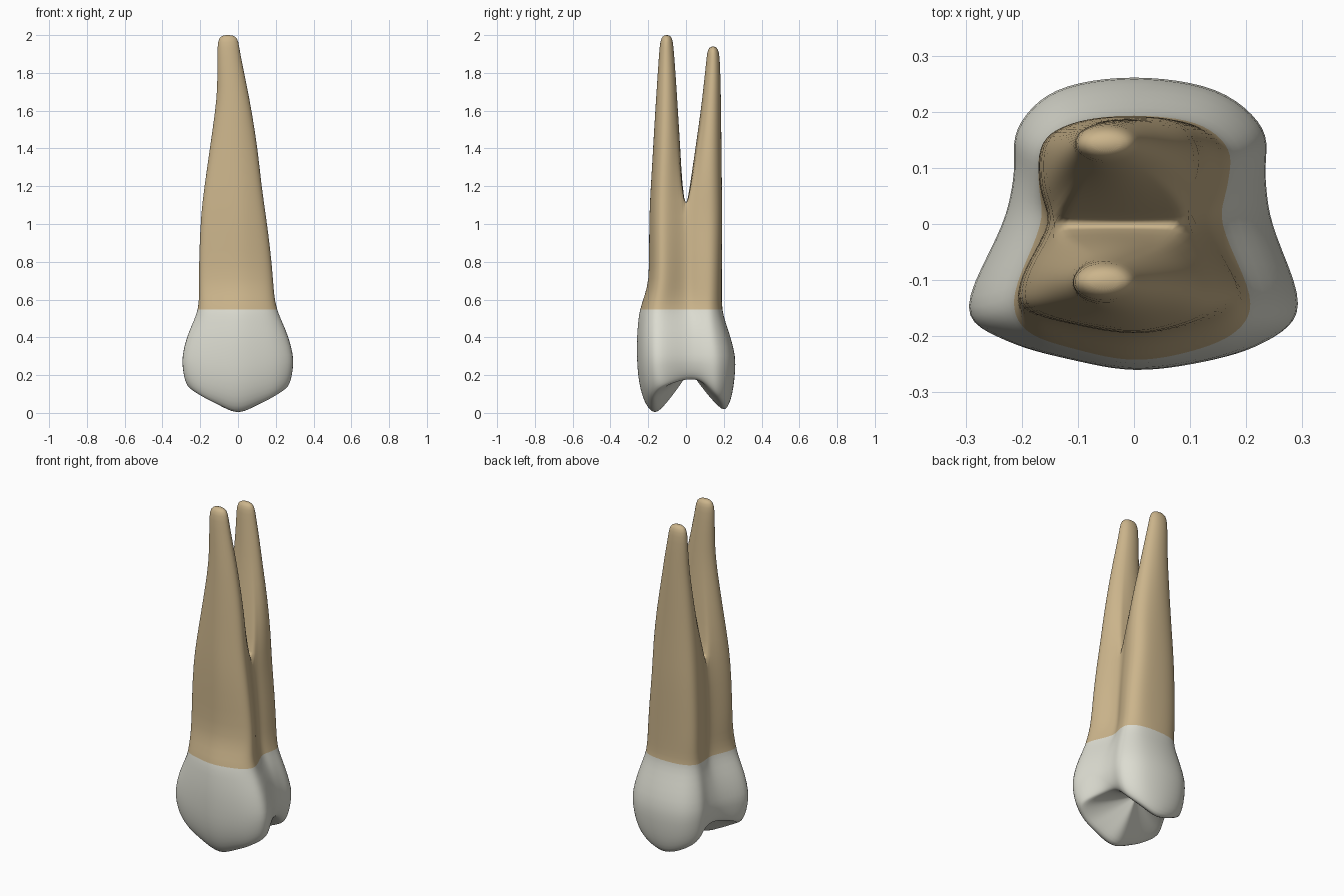
import bpy, bmesh, math
from mathutils import Vector

if "Cube" in bpy.data.objects:
    bpy.data.objects.remove(bpy.data.objects["Cube"], do_unlink=True)


def material(name, colour):
    m = bpy.data.materials.new(name)
    m.use_nodes = True
    m.diffuse_color = (*colour, 1)
    m.node_tree.nodes["Principled BSDF"].inputs["Base Color"].default_value = (*colour, 1)
    return m


def smooth_loop(pts, steps=3):
    """Closed Catmull-Rom curve through the points."""
    out, n = [], len(pts)
    for i in range(n):
        a, b, c, d = (Vector(pts[(i + k) % n]) for k in (-1, 0, 1, 2))
        for s in range(steps):
            t = s / steps
            out.append(0.5 * (2 * b + (c - a) * t + (2 * a - 5 * b + 4 * c - d) * t ** 2
                              + (3 * b - a - 3 * c + d) * t ** 3))
    return out


def unit_section(pts):
    """Scale each side of an outline to reach one unit."""
    loop = smooth_loop(pts)
    lo = [-min(p[i] for p in loop) for i in (0, 1)]
    hi = [max(p[i] for p in loop) for i in (0, 1)]
    return [Vector([p[i] / (hi[i] if p[i] > 0 else lo[i]) for i in (0, 1)]) for p in loop]


# Outlines start at the front centre and go round by the +x side
crown = unit_section([(0, -.26), (.13, -.245), (.24, -.21), (.30, -.145), (.25, 0), (.238, .09),
                      (.235, .17), (.15, .24), (0, .263), (-.14, .24), (-.21, .17), (-.215, .09),
                      (-.235, 0), (-.30, -.15), (-.23, -.208), (-.12, -.24)])
trunk = unit_section([(0, -.195), (.1, -.18), (.17, -.15), (.18, -.1), (.125, 0), (.145, .07),
                      (.15, .14), (.1, .185), (0, .196), (-.1, .187), (-.16, .15), (-.165, .07),
                      (-.15, 0), (-.195, -.09), (-.195, -.15), (-.11, -.178)])
# Crest of the biting edge: two cusps with a low saddle at each side
half = [(.11, -.165, .04), (.2, -.16, .09), (.26, -.11, .14), (.205, 0, .175),
        (.185, .08, .165), (.175, .15, .1), (.1, .19, .045)]
crest = smooth_loop([(0, -.16, -.004)] + half + [(0, .2, .012)]
                    + [(-x, y, z) for x, y, z in reversed(half)])
N = len(crest)

# Height, reach to left, right, front and back, blend from crown to trunk
LEVELS = [(.3, .3, .297, .261, .264, 0), (.4, .277, .272, .261, .237, 0),
          (.49, .238, .234, .253, .206, .3), (.545, .217, .209, .246, .191, .6),
          (.62, .208, .193, .22, .19, .9), (.7, .208, .187, .197, .19, 1),
          (.85, .206, .174, .196, .191, 1), (1.05, .197, .148, .195, .193, 1)]

bm = bmesh.new()


def add_ring(pts):
    return [bm.verts.new(p) for p in pts]


def bridge(a, b, mat):
    for i in range(len(a)):
        j = (i + 1) % len(a)
        bm.faces.new((a[i], a[j], b[j], b[i])).material_index = mat


def fan(ring, tip, mat):
    v = bm.verts.new(tip)
    for i in range(len(ring)):
        bm.faces.new((ring[i], ring[(i + 1) % len(ring)], v)).material_index = mat


def wall(level):
    z, left, right, front, back, mix = level
    pts = [c.lerp(t, mix) for c, t in zip(crown, trunk)]
    return [Vector((p.x * (right if p.x > 0 else left), p.y * (back if p.y > 0 else front), z))
            for p in pts]


# Crown wall and root trunk
rings = [add_ring(wall(lv)) for lv in LEVELS]
for i in range(len(rings) - 1):
    bridge(rings[i], rings[i + 1], 0 if LEVELS[i + 1][0] < .55 else 1)

# Rounded lower crown, down to the crest
belly = wall(LEVELS[0])
prev = rings[0]
for k in range(1, 6):
    a = math.pi / 2 * k / 5
    pts = []
    for o, r in zip(belly, crest):
        p = r.lerp(o, math.cos(a))
        p.z = o.z + (r.z - o.z) * math.sin(a)
        pts.append(p)
    ring = add_ring(pts)
    bridge(prev, ring, 0)
    prev = ring

# Hollow biting surface
pit = Vector((0, .02, .225))
for s in (.15, .35, .6, .82):
    pts = []
    for r in crest:
        p = r.lerp(pit, s)
        p.z = r.z + (pit.z - r.z) * s ** 1.25
        pts.append(p)
    ring = add_ring(pts)
    bridge(prev, ring, 0)
    prev = ring
fan(prev, pit, 0)

# Split the trunk top into two loops that share a ridge between the roots
top = rings[-1]
q = N // 4
right_v, left_v = top[q], top[-q]
ridge = [bm.verts.new(left_v.co.lerp(right_v.co, k / 10) + Vector((0, 0, .015)))
         for k in range(1, 10)]
front_loop = top[-q:] + top[:q + 1] + ridge[::-1]
front_loop = top[-q:] + top[:q] + [right_v] + ridge[::-1]
back_loop = top[q:N - q + 1] + ridge


def root(loop, levels, tip):
    """Morph a loop into an ellipse while following the given bounds."""
    xs, ys = [v.co.x for v in loop], [v.co.y for v in loop]
    x0, x1, y0, y1 = min(xs), max(xs), min(ys), max(ys)
    unit = [Vector((2 * (x - x0) / (x1 - x0) - 1, 2 * (y - y0) / (y1 - y0) - 1))
            for x, y in zip(xs, ys)]
    last = loop
    for z, xa, xb, ya, yb in levels:
        mix = min(1, (z - 1.05) / .5)
        pts = []
        for u in unit:
            p = u.lerp(u.normalized(), mix)
            pts.append(((xa + xb) / 2 + p.x * (xb - xa) / 2,
                        (ya + yb) / 2 + p.y * (yb - ya) / 2, z))
        ring = add_ring(pts)
        bridge(last, ring, 1)
        last = ring
    fan(last, tip, 1)


root(front_loop, [(1.2, -.18, .126, -.187, -.02), (1.4, -.151, .106, -.175, -.03),
                  (1.6, -.121, .073, -.163, -.043), (1.72, -.109, .05, -.155, -.05),
                  (1.9, -.11, .012, -.143, -.063), (1.97, -.108, .003, -.137, -.069),
                  (1.995, -.092, -.012, -.124, -.08)], (-.055, -.102, 2.002))
root(back_loop, [(1.2, -.152, .12, .02, .19), (1.4, -.136, .098, .05, .188),
                 (1.6, -.118, .06, .078, .186), (1.72, -.109, .04, .092, .184),
                 (1.86, -.106, .012, .107, .18), (1.91, -.103, .005, .112, .175),
                 (1.935, -.088, -.01, .123, .164)], (-.05, .143, 1.942))

bmesh.ops.recalc_face_normals(bm, faces=bm.faces)
mesh = bpy.data.meshes.new("tooth")
bm.to_mesh(mesh)
bm.free()
mesh.materials.append(material("ivory enamel", (.72, .72, .64)))
mesh.materials.append(material("tan root", (.6, .46, .26)))
tooth = bpy.data.objects.new("tooth", mesh)
bpy.context.collection.objects.link(tooth)
mesh.shade_smooth()
sub = tooth.modifiers.new("rounding", "SUBSURF")
sub.levels = sub.render_levels = 1
